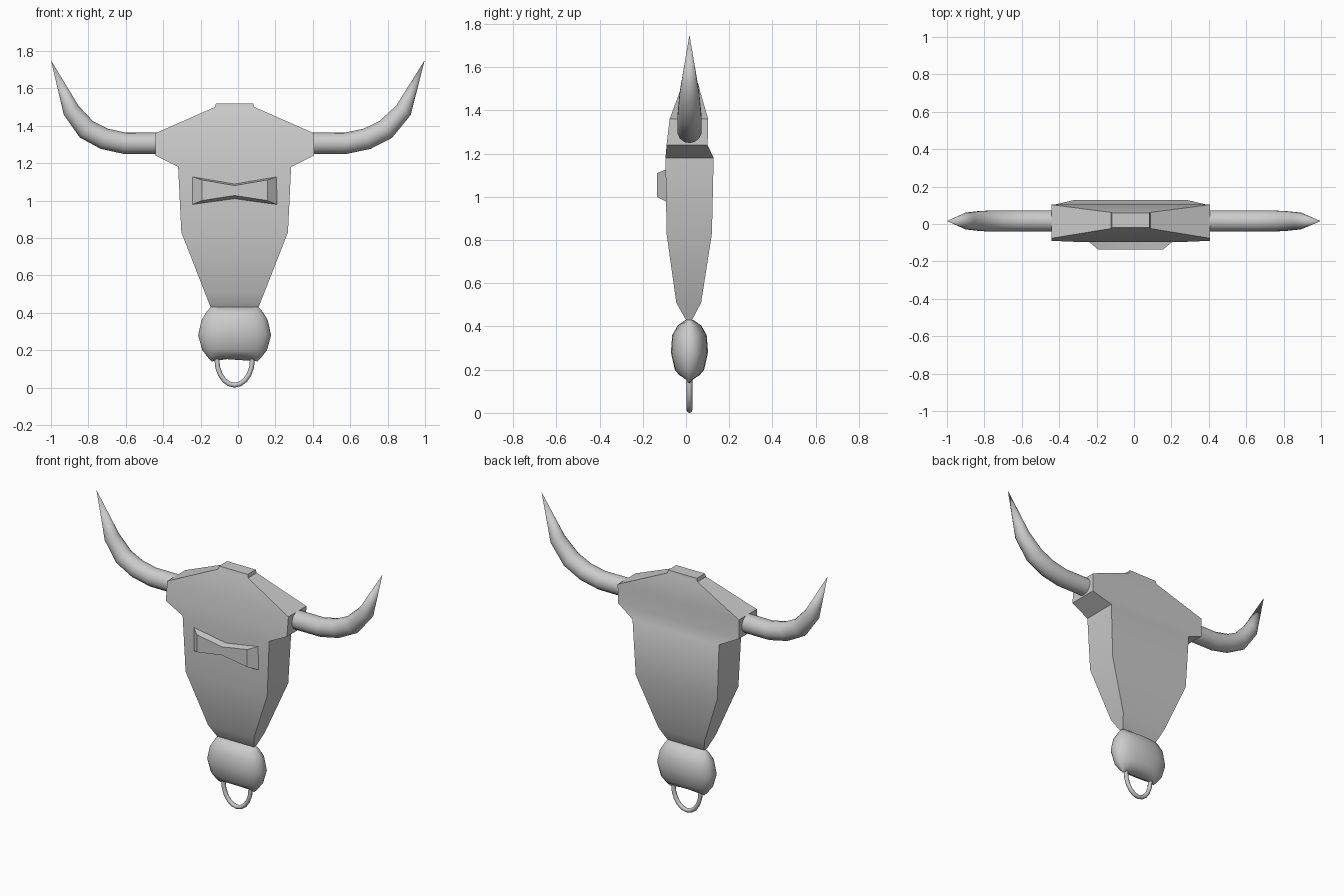
import bpy, bmesh
from math import sin, cos, pi, radians, copysign
from mathutils import Vector

if "Cube" in bpy.data.objects:
    bpy.data.objects.remove(bpy.data.objects["Cube"])

CX, CY = -0.018, 0.016   # head axis


def loft(name, rings, angle=30):
    """Skin a list of equal-length point rings, closing both ends."""
    bm = bmesh.new()
    vs = [[bm.verts.new(p) for p in r] for r in rings]
    n = len(rings[0])
    for a, b in zip(vs, vs[1:]):
        for i in range(n):
            j = (i + 1) % n
            bm.faces.new((a[i], a[j], b[j], b[i]))
    bm.faces.new(vs[0])
    bm.faces.new(vs[-1])
    bmesh.ops.remove_doubles(bm, verts=bm.verts, dist=1e-5)
    bmesh.ops.recalc_face_normals(bm, faces=bm.faces)
    me = bpy.data.meshes.new(name)
    bm.to_mesh(me)
    bm.free()
    ob = bpy.data.objects.new(name, me)
    bpy.context.collection.objects.link(ob)
    bpy.ops.object.select_all(action='DESELECT')
    ob.select_set(True)
    bpy.context.view_layer.objects.active = ob
    bpy.ops.object.shade_smooth_by_angle(angle=radians(angle))
    return ob


def tube(name, path, radii, sides):
    """Tapered round tube along a path lying in the XZ plane."""
    pts = [Vector((x, CY, z)) for x, z in path]
    rings = []
    for i, p in enumerate(pts):
        a = (p - pts[i - 1]).normalized() if i else Vector()
        b = (pts[i + 1] - p).normalized() if i < len(pts) - 1 else Vector()
        t = (a + b).normalized()
        side = Vector((-t.z, 0, t.x))
        rings.append([p + radii[i] * (side * cos(k * 2 * pi / sides)
                      + Vector((0, 1, 0)) * sin(k * 2 * pi / sides))
                      for k in range(sides)])
    return loft(name, rings, 50)


# Head: rectangular sections (z, half width, front y, back y)
head = [(0.43, 0.128, 0.0, 0.028), (0.51, 0.160, -0.045, 0.070),
        (0.83, 0.285, -0.090, 0.120), (1.18, 0.302, -0.095, 0.128),
        (1.24, 0.423, -0.090, 0.100), (1.36, 0.423, -0.076, 0.103),
        (1.50, 0.105, -0.024, 0.062), (1.52, 0.100, -0.020, 0.060)]
loft("head", [[(CX - w, f, z), (CX + w, f, z), (CX + w, b, z), (CX - w, b, z)]
              for z, w, f, b in head])

# Brow plate: bow-tie outline narrowing toward the front
def bow(hw, y, low, low_mid, high, high_mid):
    return [(CX - hw, y, low), (CX, y, low_mid), (CX + hw, y, low),
            (CX + hw, y, high), (CX, y, high_mid), (CX - hw, y, high)]

loft("brow_plate", [bow(0.235, -0.085, 0.975, 1.007, 1.13, 1.09),
                    bow(0.175, -0.135, 1.00, 1.027, 1.11, 1.08)])

# Muzzle: rounded sections (z, half width, half depth, lift of the middle)
muzzle = [(0.43, 0.128, 0.018, 0), (0.405, 0.150, 0.054, 0),
          (0.36, 0.177, 0.080, 0), (0.28, 0.195, 0.086, 0),
          (0.20, 0.173, 0.068, 0), (0.16, 0.142, 0.045, 0.012),
          (0.138, 0.120, 0.014, 0.02)]
rings = []
for z, w, d, lift in muzzle:
    ring = []
    for k in range(20):
        c, s = cos(k * pi / 10), sin(k * pi / 10)
        x = copysign(abs(c) ** 0.8, c)
        y = copysign(abs(s) ** 0.9, s)
        ring.append((CX + w * x, CY + d * y, z + lift * (1 - x ** 4)))
    rings.append(ring)
loft("muzzle", rings, 40)

# Nose ring
arc = [(CX - 0.095 * cos(k * pi / 10), 0.15 - 0.137 * sin(k * pi / 10)) for k in range(11)]
tube("nose_ring", [(CX - 0.09, 0.19)] + arc + [(CX + 0.09, 0.19)], [0.013] * 13, 8)

# Horns
zs = [1.306, 1.306, 1.33, 1.38, 1.483, 1.75]
radii = [0.057, 0.057, 0.057, 0.056, 0.046, 0.0]
for name, xs in (("left_horn", (-0.39, -0.605, -0.715, -0.81, -0.892, -1.0)),
                 ("right_horn", (0.36, 0.575, 0.69, 0.79, 0.885, 0.998))):
    tube(name, list(zip(xs, zs)), radii, 14)
